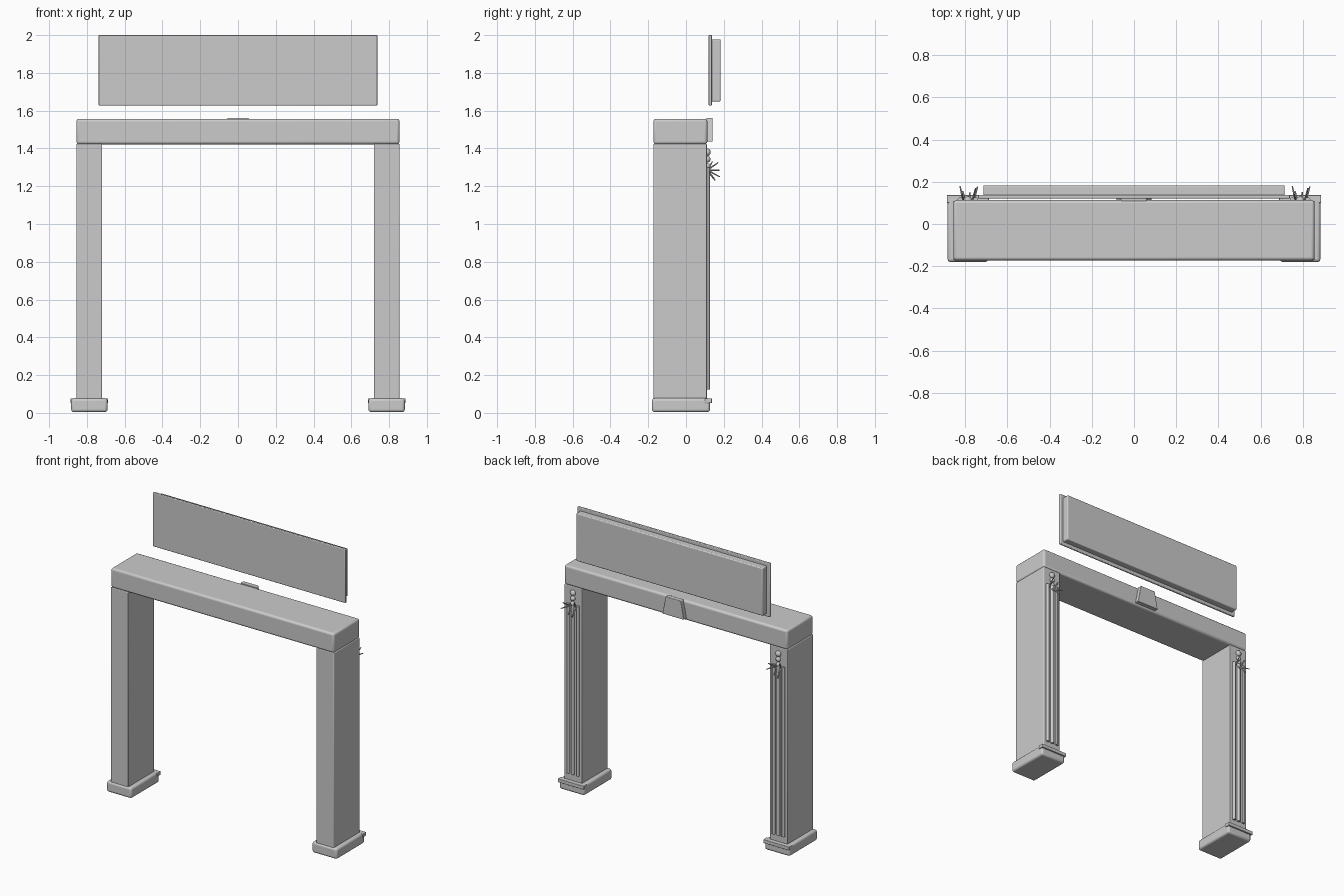
import bpy, bmesh
from mathutils import Vector

if "Cube" in bpy.data.objects:
    bpy.data.objects.remove(bpy.data.objects["Cube"])


def finish(name, bm, bevel=0.0):
    me = bpy.data.meshes.new(name)
    bmesh.ops.recalc_face_normals(bm, faces=bm.faces)
    bm.to_mesh(me)
    bm.free()
    ob = bpy.data.objects.new(name, me)
    bpy.context.collection.objects.link(ob)
    if bevel:
        m = ob.modifiers.new("Bevel", 'BEVEL')
        m.width = bevel
        m.segments = 3
    bpy.ops.object.select_all(action='DESELECT')
    ob.select_set(True)
    bpy.context.view_layer.objects.active = ob
    bpy.ops.object.shade_smooth_by_angle()
    return ob


def box(name, x, y, z, bevel=0.0):
    bm = bmesh.new()
    bmesh.ops.create_cube(bm, size=1)
    for v in bm.verts:
        for i, (lo, hi) in enumerate((x, y, z)):
            v.co[i] = lo if v.co[i] < 0 else hi
    return finish(name, bm, bevel)


def stick(name, a, b, r1, r2, sides=12):
    a, b = Vector(a), Vector(b)
    bm = bmesh.new()
    bmesh.ops.create_cone(bm, cap_ends=True, segments=sides, radius1=r1,
                          radius2=r2, depth=(b - a).length)
    rot = (b - a).to_track_quat('Z', 'Y')
    for v in bm.verts:
        v.co = rot @ v.co + (a + b) / 2
    return finish(name, bm)


def bead(name, c, s):
    bm = bmesh.new()
    bmesh.ops.create_uvsphere(bm, u_segments=16, v_segments=10, radius=1)
    for v in bm.verts:
        v.co = Vector(c) + v.co * Vector(s)
    return finish(name, bm)


# Lintel beam
box("lintel", (-.855, .855), (-.172, .113), (1.422, 1.557), .014)

# Posts with plinths, reeds and ornaments
for side, s in (("left", -1), ("right", 1)):
    c = s * .787
    box(side + "_post", (c - .068, c + .068), (-.172, .11), (.06, 1.425), .005)
    box(side + "_plinth", (c - .096, c + .096), (-.18, .127), (.004, .078), .014)
    box(side + "_plinth_moulding", (c - .1, c + .1), (.1, .137), (.052, .077), .003)
    for i in (-1, 0, 1):
        x = c + i * .037
        stick(f"{side}_reed_{i + 2}", (x, .114, .125), (x, .114, 1.3), .012, .012)
    # stacked beads
    for i, (z, r) in enumerate(((1.38, .02), (1.343, .017), (1.308, .014))):
        bead(f"{side}_bead_{i + 1}", (c, .114, z), (r, .016, r))
    # spray of leaves
    for i, (dx, y, z) in enumerate(((-.037, .178, 1.25), (-.024, .155, 1.23), (.01, .15, 1.24),
                                    (.037, .17, 1.325), (.046, .178, 1.285), (-.03, .14, 1.33))):
        stick(f"{side}_leaf_{i + 1}", (c + dx * .6, .112, 1.285),
              (c + dx, y, z), .005, .003, 8)

# Keystone, wider at the foot
bm = bmesh.new()
prof = [(-.083, 1.436), (.083, 1.436), (.058, 1.561), (-.058, 1.561)]
f = bm.faces.new([bm.verts.new((x, .108, z)) for x, z in prof])
ext = bmesh.ops.extrude_face_region(bm, geom=[f])["geom"]
for v in ext:
    if isinstance(v, bmesh.types.BMVert):
        v.co.y = .141
finish("keystone", bm, .004)

# Floating sign board
box("sign_back_plate", (-.738, .738), (.12, .137), (1.627, 2.0), .005)
box("sign_panel", (-.714, .714), (.133, .183), (1.648, 1.978), .006)
